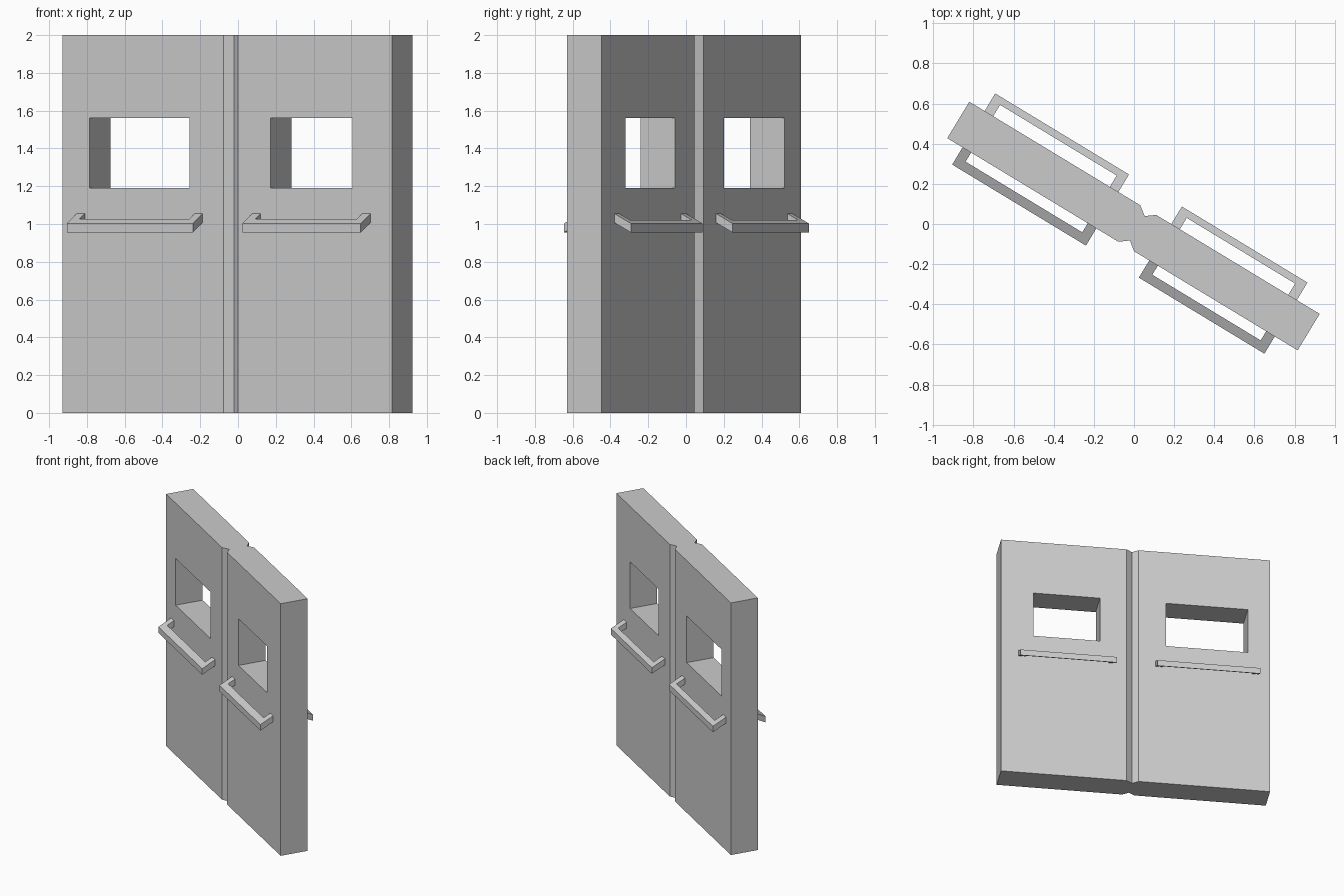
import bpy, math

if "Cube" in bpy.data.objects:
    bpy.data.objects.remove(bpy.data.objects["Cube"])

TURN = math.radians(-31.2)      # the whole doorway is turned about z
FRONT, BACK, SEAM = -0.116, 0.096, 0.025


def prism(name, outline, z0, height):
    """Extrude a plan outline; z0 may be a function of the plan point."""
    base = z0 if callable(z0) else (lambda u, v: z0)
    n = len(outline)
    verts = [(u, v, base(u, v)) for u, v in outline]
    verts += [(u, v, base(u, v) + height) for u, v in outline]
    faces = [tuple(reversed(range(n))), tuple(range(n, 2 * n))]
    faces += [(i, (i + 1) % n, (i + 1) % n + n, i + n) for i in range(n)]
    mesh = bpy.data.meshes.new(name)
    mesh.from_pydata(verts, [], faces)
    obj = bpy.data.objects.new(name, mesh)
    bpy.context.collection.objects.link(obj)
    obj.rotation_euler.z = TURN
    return obj


def rect(u0, u1, v0, v1):
    return [(u0, v0), (u1, v0), (u1, v1), (u0, v1)]


def leaf(side, outer, window):
    # Door slab with chamfered meeting edge
    s = 1 if outer > SEAM else -1
    outline = [(outer, FRONT), (SEAM + s * 0.046, FRONT), (SEAM, FRONT + 0.035),
               (SEAM, BACK - 0.035), (SEAM + s * 0.046, BACK), (outer, BACK)]
    if s > 0:
        outline.reverse()
    door = prism(side + "_door", outline, 0, 2)
    # Window opening
    cutter = prism(side + "_window_cutter", rect(*window, -0.3, 0.3), 1.19, 0.37)
    cutter.hide_render = True
    cutter.hide_viewport = True
    cut = door.modifiers.new("window", 'BOOLEAN')
    cut.operation = 'DIFFERENCE'
    cut.solver = 'EXACT'
    cut.object = cutter


def handle(name, u0, u1, s, bar):
    # U-shaped pull, drooping away from the door face
    wall, tip, w = (BACK, 0.198, 0.05) if s > 0 else (FRONT, -0.216, 0.05)
    inner = tip - s * bar
    outline = [(u0, wall), (u0, tip), (u1, tip), (u1, wall),
               (u1 - w, wall), (u1 - w, inner), (u0 + w, inner), (u0 + w, wall)]
    if s > 0:
        outline.reverse()
    prism(name, outline, lambda u, v: 0.955 + 0.052 * (tip - v) / (tip - wall), 0.048)


leaf("left", -1.017, (-0.848, -0.229))
leaf("right", 1.023, (0.272, 0.778))

for side, u0, u1 in (("left", -0.928, -0.149), ("right", 0.159, 0.89)):
    handle(side + "_front_handle", u0, u1, -1, 0.047)
    handle(side + "_back_handle", u0, u1, 1, 0.036)
